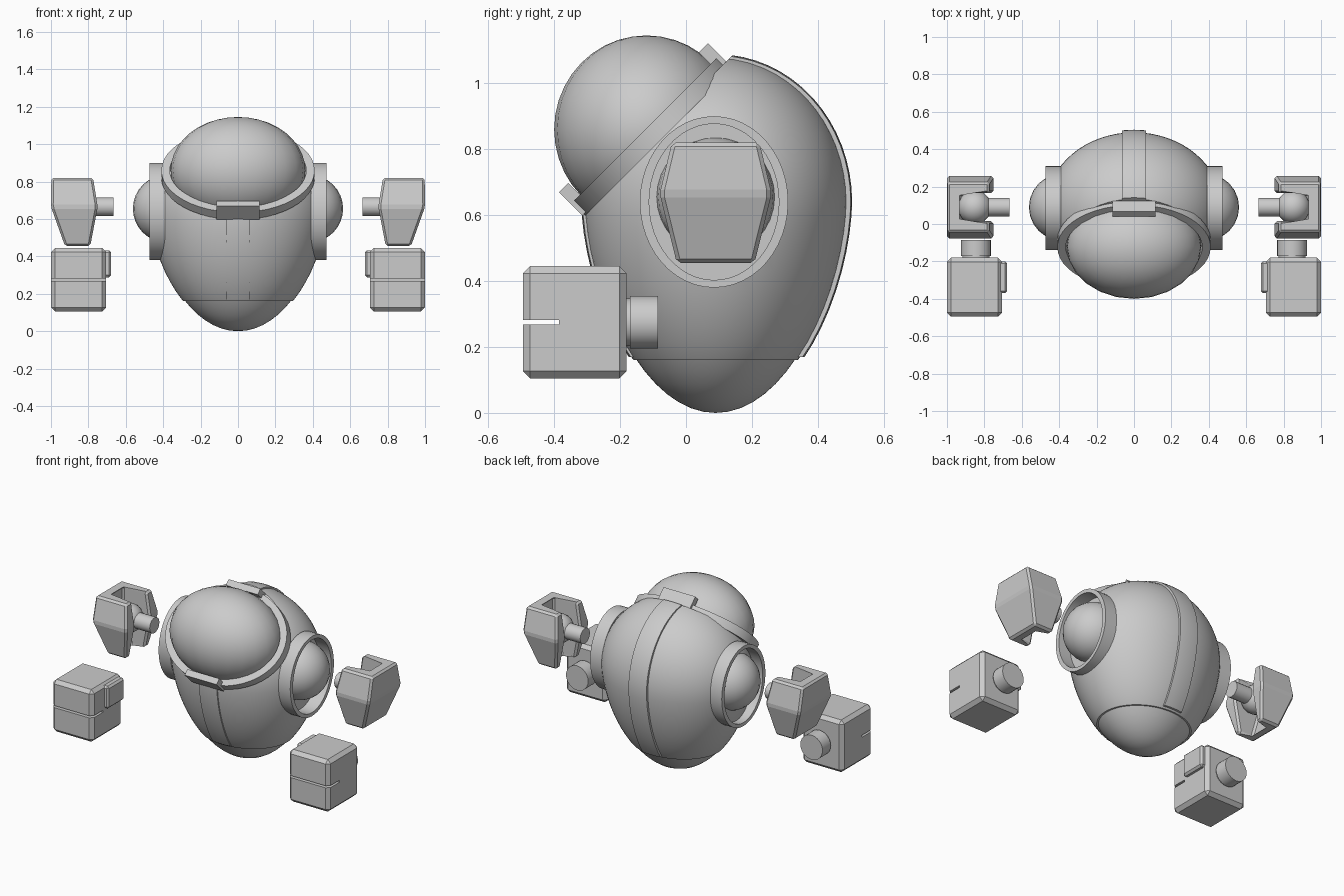
import bpy, bmesh, math
from mathutils import Matrix, Vector

if "Cube" in bpy.data.objects:
    bpy.data.objects.remove(bpy.data.objects["Cube"])

T = Matrix.Translation
TILT = T((0, -0.104, 0.84)) @ Matrix.Rotation(math.radians(45), 4, 'X')   # collar frame
TO_X = Matrix.Rotation(math.radians(90), 4, 'Y')
TO_Y = Matrix.Rotation(math.radians(90), 4, 'X')
NECK_N = Vector((0, -0.7071, 0.7071))
SIDES = (("right", Matrix.Identity(4)), ("left", Matrix.Scale(-1, 4, (1, 0, 0))))


def finish(bm, name, mat=Matrix.Identity(4), smooth=None, bevel=0):
    if bevel:
        bmesh.ops.bevel(bm, geom=bm.edges[:], offset=bevel, segments=1, affect='EDGES')
    bm.transform(mat)
    bmesh.ops.recalc_face_normals(bm, faces=bm.faces[:])
    me = bpy.data.meshes.new(name)
    bm.to_mesh(me)
    bm.free()
    ob = bpy.data.objects.new(name, me)
    bpy.context.collection.objects.link(ob)
    if smooth:
        shade(ob, smooth)
    return ob


def shade(ob, angle=35):
    bpy.ops.object.select_all(action='DESELECT')
    ob.select_set(True)
    bpy.context.view_layer.objects.active = ob
    bpy.ops.object.shade_smooth_by_angle(angle=math.radians(angle))


def carve(ob, cutter):
    bpy.context.view_layer.objects.active = ob
    mod = ob.modifiers.new("carve", 'BOOLEAN')
    mod.operation, mod.solver, mod.object = 'DIFFERENCE', 'EXACT', cutter
    bpy.ops.object.modifier_apply(modifier=mod.name)
    bpy.data.objects.remove(cutter)


def box(name, size, mat, bevel=0):
    bm = bmesh.new()
    bmesh.ops.create_cube(bm, size=1)
    bm.transform(Matrix.Diagonal((*size, 1)))
    return finish(bm, name, mat, bevel=bevel)


def cylinder(name, r, depth, mat, n=24, smooth=35):
    bm = bmesh.new()
    bmesh.ops.create_cone(bm, cap_ends=True, segments=n, radius1=r, radius2=r, depth=depth)
    return finish(bm, name, mat, smooth)


def ball(name, size, mat, u=24, v=16):
    bm = bmesh.new()
    bmesh.ops.create_uvsphere(bm, u_segments=u, v_segments=v, radius=1)
    bm.transform(Matrix.Diagonal((*size, 1)))
    return finish(bm, name, mat, 60)


def loft(bm, loops, closed):
    rows = [[bm.verts.new(p) for p in l] for l in loops]
    n = len(rows[0])
    pairs = list(zip(rows, rows[1:])) + ([(rows[-1], rows[0])] if closed else [])
    for a, b in pairs:
        for i in range(n):
            j = (i + 1) % n
            bm.faces.new((a[i], a[j], b[j], b[i]))
    if not closed:
        bm.faces.new(rows[0])
        bm.faces.new(rows[-1])


def ring(name, outer, inner, h, mat, n=48):
    def loop(ab, z):
        return [(ab[0] * math.cos(2 * math.pi * i / n), ab[1] * math.sin(2 * math.pi * i / n), z)
                for i in range(n)]
    bm = bmesh.new()
    loft(bm, [loop(outer, -h / 2), loop(outer, h / 2), loop(inner, h / 2), loop(inner, -h / 2)], True)
    return finish(bm, name, mat, 35)


def egg(name, r_off, z_off, cuts, y=0.09, n=64, rows=32):
    """Egg-shaped solid, trimmed by planes (point, normal of the removed side)."""
    bm = bmesh.new()
    loops = []
    for k in range(1, rows):
        t = math.pi * (k / rows - 0.5)
        s = math.sin(t)
        r = (0.40 + r_off) * math.cos(t)
        z = 0.64 + ((0.44 + z_off) * s if s > 0 else -(0.64 + z_off) * (-s) ** 1.17)
        loops.append([(1.175 * r * math.cos(2 * math.pi * i / n), y + r * math.sin(2 * math.pi * i / n), z)
                      for i in range(n)])
    loft(bm, loops, False)
    for f in [f for f in bm.faces if len(f.verts) == n]:       # close the poles
        top = f.calc_center_median().z > 0.6
        pole = bmesh.ops.poke(bm, faces=[f])['verts'][0]
        pole.co.z = 1.08 + z_off if top else -z_off
    for co, no in cuts:
        res = bmesh.ops.bisect_plane(bm, geom=bm.verts[:] + bm.edges[:] + bm.faces[:],
                                     plane_co=co, plane_no=no, clear_outer=True)
        edges = [e for e in res['geom_cut'] if isinstance(e, bmesh.types.BMEdge)]
        bmesh.ops.contextual_create(bm, geom=edges)
    return finish(bm, name)


# Body: inner egg tip, outer shell and raised centre band
down, up = Vector((0, 0, -1)), Vector((0, 0, 1))
neck = (TILT.translation, NECK_N)
base = egg("body_base", -0.015, 0, [((0, 0, 0.3), up)])
shade(base)
shell = egg("body_shell", 0, 0, [((0, 0, 0.16), down), neck])
band = egg("centre_band", 0.011, 0.008, [((0, 0, 0.17), down), neck,
           ((0.065, 0, 0), (1, 0, 0)), ((-0.065, 0, 0), (-1, 0, 0))], y=0.093)
shade(band)

# Head dome, collar and collar tabs
ball("head_dome", (0.36, 0.28, 0.285), T((0, -0.12, 0.86)), 24, 20)
ring("collar", (0.41, 0.318), (0.365, 0.275), 0.055, TILT)
for label, y in (("front", -0.30), ("rear", 0.30)):
    box(label + "_collar_tab", (0.23, 0.04, 0.10), TILT @ T((0, y, 0.028)))

for side, m in SIDES:
    # Ear socket, rim and ball
    bm = bmesh.new()
    bmesh.ops.create_cone(bm, cap_ends=True, segments=48, radius1=1, radius2=1, depth=0.3)
    hole = finish(bm, "socket_cutter", m @ T((0.54, 0.085, 0.64)) @ TO_X
                  @ Matrix.Diagonal((0.238, 0.198, 1, 1)))
    hole.hide_render = True
    carve(shell, hole)
    ring(side + "_ear_rim", (0.26, 0.225), (0.237, 0.197), 0.085,
         m @ T((0.432, 0.085, 0.64)) @ TO_X)
    ball(side + "_ear_ball", (0.18,) * 3, m @ T((0.382, 0.09, 0.655)))

    # Shoulder: channel-shaped guard lofted through three levels, with ball and stub axle
    bm = bmesh.new()
    levels = []
    for z, xi, xo, xw, h in ((0.455, 0.79, 0.925, 0.885, 0.118), (0.665, 0.75, 1.0, 0.945, 0.17),
                             (0.82, 0.775, 0.998, 0.945, 0.133)):
        g = 0.075
        levels.append([(x, 0.09 + y, z) for x, y in ((xi, -h), (xo, -h), (xo, h), (xi, h),
                       (xi, g), (xw, g), (xw, -g), (xi, -g))])
    loft(bm, levels, False)
    finish(bm, side + "_shoulder_guard", m, bevel=0.012)
    ball(side + "_shoulder_ball", (0.09,) * 3, m @ T((0.852, 0.09, 0.665)), 20, 12)
    cylinder(side + "_shoulder_axle", 0.05, 0.16, m @ T((0.745, 0.09, 0.665)) @ TO_X, 20)

    # Hand: bevelled block with a finger slit, thumb plate and wrist
    hand = box(side + "_hand", (0.295, 0.315, 0.34), m @ T((0.8525, -0.3375, 0.275)), 0.022)
    slit = box("slit_cutter", (0.5, 0.3, 0.013), m @ T((0.85, -0.535, 0.275)))
    slit.hide_render = True
    carve(hand, slit)
    box(side + "_thumb", (0.05, 0.17, 0.145), m @ T((0.703, -0.285, 0.36)), 0.012)
    cylinder(side + "_wrist_neck", 0.072, 0.04, m @ T((0.845, -0.18, 0.275)) @ TO_Y)
    cylinder(side + "_wrist", 0.08, 0.085, m @ T((0.845, -0.1275, 0.275)) @ TO_Y)

shade(shell)
